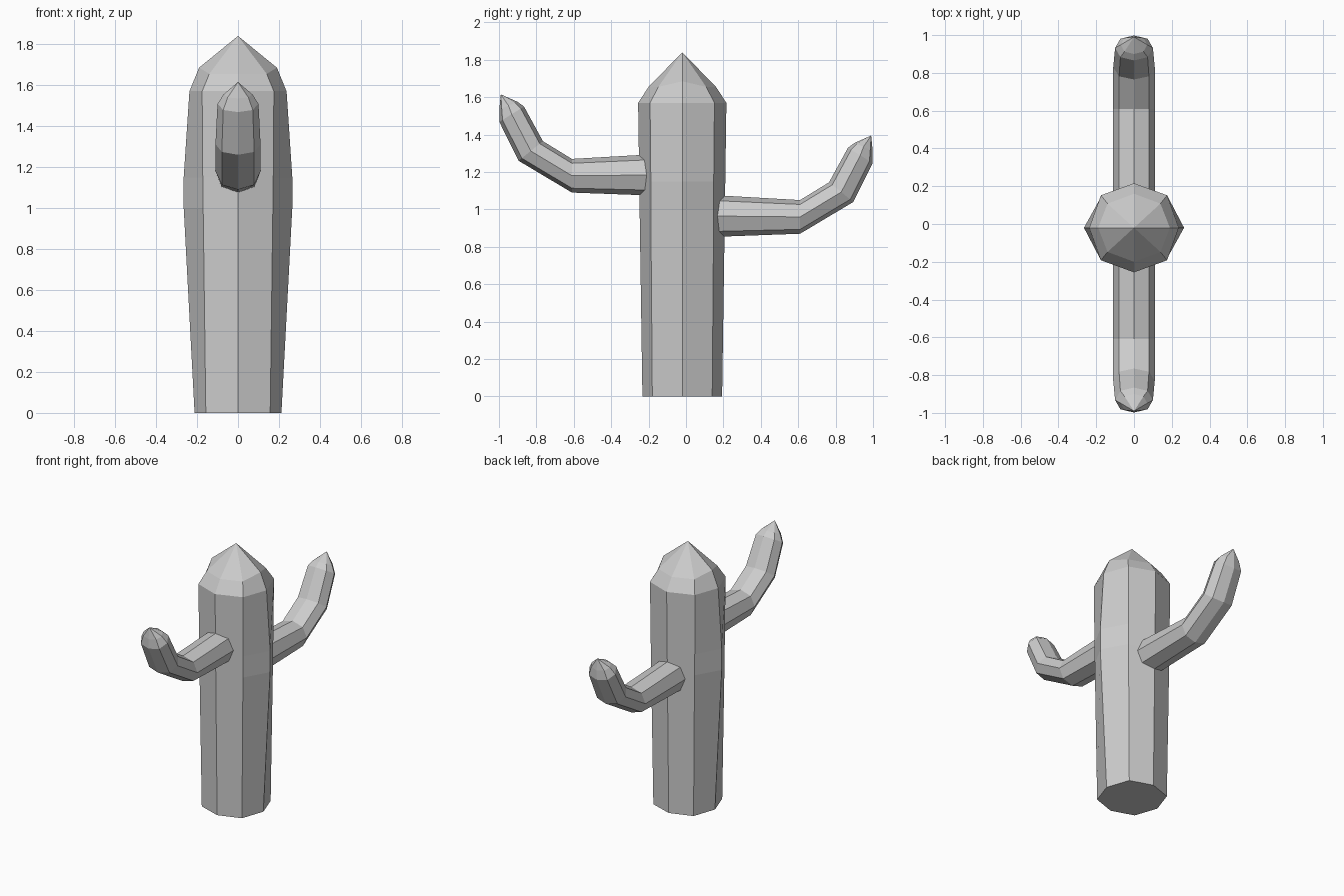
import bpy, bmesh
from mathutils import Vector

if "Cube" in bpy.data.objects:
    bpy.data.objects.remove(bpy.data.objects["Cube"])


def octagon(center, u, v, du, dv):
    """Eight points around a centre: u, v are axis vectors, du, dv scale the diagonals."""
    signs = [(1, 0), (1, 1), (0, 1), (-1, 1), (-1, 0), (-1, -1), (0, -1), (1, -1)]
    return [center + u * a * (du if a and b else 1) + v * b * (dv if a and b else 1)
            for a, b in signs]


def loft(name, rings, tip):
    """Skin a stack of rings, cap the start and close the end on a point."""
    bm = bmesh.new()
    loops = [[bm.verts.new(p) for p in ring] for ring in rings]
    n = len(loops[0])
    bm.faces.new(loops[0])
    for a, b in zip(loops, loops[1:]):
        for i in range(n):
            j = (i + 1) % n
            bm.faces.new((a[i], a[j], b[j], b[i]))
    apex = bm.verts.new(tip)
    for i in range(n):
        bm.faces.new((loops[-1][i], loops[-1][(i + 1) % n], apex))
    bmesh.ops.recalc_face_normals(bm, faces=bm.faces)
    mesh = bpy.data.meshes.new(name)
    bm.to_mesh(mesh)
    bm.free()
    obj = bpy.data.objects.new(name, mesh)
    bpy.context.collection.objects.link(obj)
    return obj


# Trunk: z, half width, half depth, diagonal x, diagonal y
CY = -0.02
trunk = []
for z, rx, ry, dx, dy in [(0, 0.212, 0.213, 0.157, 0.16),
                          (1.0, 0.265, 0.228, 0.17, 0.168),
                          (1.15, 0.265, 0.23, 0.172, 0.168),
                          (1.57, 0.237, 0.236, 0.175, 0.172),
                          (1.655, 0.19, 0.18, 0.14, 0.128)]:
    trunk.append(octagon(Vector((0, CY, z)), Vector((rx, 0, 0)), Vector((0, ry, 0)),
                         dx / rx, dy / ry))
# the side points of the top ring sit a little higher
for i in (0, 4):
    trunk[-1][i].z = 1.685
loft("trunk", trunk, (0, CY, 1.84))

# Arms: outer (y, z), inner (y, z), half width; the low arm is the high one mirrored
PROFILE = [((0.12, 1.072), (0.12, 1.298), 0.112),
           ((0.61, 1.09), (0.61, 1.27), 0.11),
           ((0.895, 1.26), (0.765, 1.365), 0.11),
           ((0.998, 1.468), (0.866, 1.55), 0.10),
           ((0.998, 1.535), (0.90, 1.575), 0.07)]


def arm(name, side, drop):
    rings = []
    for (oy, oz), (iy, iz), hw in PROFILE:
        outer = Vector((0, side * oy, oz - drop))
        inner = Vector((0, side * iy, iz - drop))
        rings.append(octagon((outer + inner) / 2, Vector((hw, 0, 0)),
                             (inner - outer) / 2, 0.72, 0.74))
    loft(name, rings, (0, side * 0.99, 1.615 - drop))


arm("front_arm", -1, 0)
arm("back_arm", 1, 0.22)
